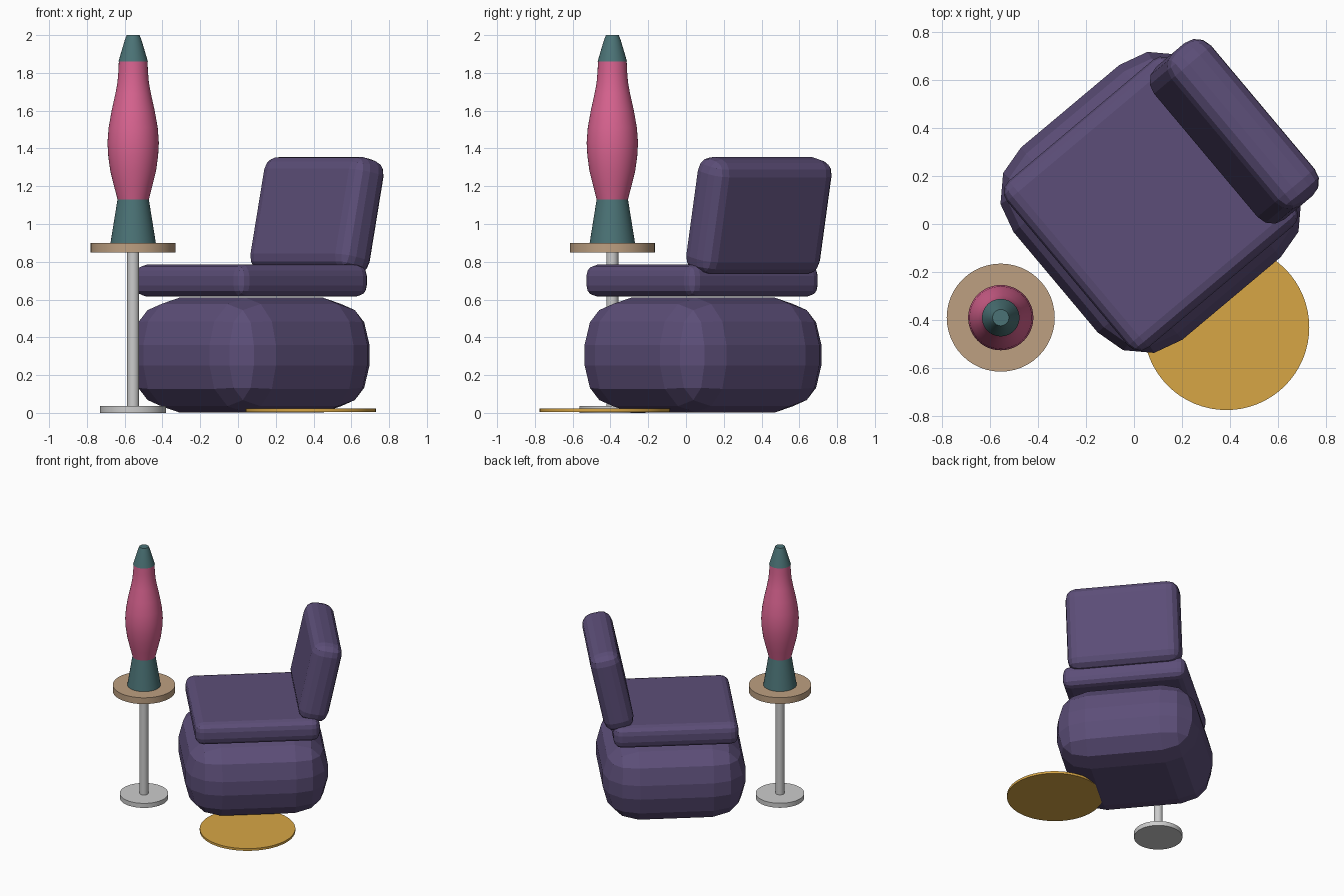
import bpy, bmesh, math
from math import cos, sin, pi, radians

if "Cube" in bpy.data.objects:
    bpy.data.objects.remove(bpy.data.objects["Cube"])


def material(name, rgb):
    m = bpy.data.materials.new(name)
    m.diffuse_color = (*rgb, 1)
    m.use_nodes = True
    m.node_tree.nodes["Principled BSDF"].inputs["Base Color"].default_value = m.diffuse_color
    return m


PURPLE = material("purple_fabric", (0.107, 0.076, 0.188))
PINK = material("pink_glass", (0.70, 0.127, 0.283))
TEAL = material("teal_metal", (0.07, 0.17, 0.18))
TAN = material("tan_wood", (0.51, 0.35, 0.22))
GOLD = material("gold_rug", (0.68, 0.38, 0.06))


def finish(name, bm, mat):
    bmesh.ops.recalc_face_normals(bm, faces=bm.faces)
    me = bpy.data.meshes.new(name)
    bm.to_mesh(me)
    bm.free()
    ob = bpy.data.objects.new(name, me)
    bpy.context.collection.objects.link(ob)
    if mat:
        me.materials.append(mat)
    return ob


def cushion(name, size, loc, radius, tilt=0):
    """Flat-shaded box with rounded edges, turned with the chair."""
    bm = bmesh.new()
    bmesh.ops.create_cube(bm, size=1)
    bmesh.ops.scale(bm, vec=size, verts=bm.verts)
    bmesh.ops.bevel(bm, geom=bm.edges[:], offset=radius, segments=3,
                    profile=0.5, affect='EDGES')
    ob = finish(name, bm, PURPLE)
    ob.location = loc
    ob.rotation_euler = (0, radians(tilt), radians(40))


def lathe(name, profile, loc, mat=None, sides=48):
    """Closed solid turned from (radius, height) points."""
    bm = bmesh.new()
    rings = [[bm.verts.new((r * cos(2 * pi * i / sides), r * sin(2 * pi * i / sides), z))
              for i in range(sides)] for r, z in profile]
    for a, b in zip(rings, rings[1:]):
        for i in range(sides):
            j = (i + 1) % sides
            bm.faces.new((a[i], a[j], b[j], b[i]))
    bm.faces.new(rings[0])
    bm.faces.new(rings[-1])
    ob = finish(name, bm, mat)
    ob.location = (*loc, 0)
    bpy.ops.object.select_all(action='DESELECT')
    ob.select_set(True)
    bpy.context.view_layer.objects.active = ob
    bpy.ops.object.shade_smooth_by_angle(angle=radians(30))


# Chair
cushion("chair_base", (1.035, 1.045, 0.608), (0.07, 0.09, 0.306), 0.25)
cushion("seat", (0.905, 0.905, 0.17), (0.07, 0.085, 0.70), 0.06)
cushion("backrest", (0.22, 0.83, 0.62), (0.418, 0.386, 1.045), 0.08, tilt=12)

# Rug
lathe("rug", [(0.345, 0.004), (0.345, 0.022)], (0.385, -0.43), GOLD, 64)

# Side table
SPOT = (-0.555, -0.39)
lathe("table_foot", [(0.175, 0), (0.175, 0.036)], SPOT)
lathe("table_pole", [(0.032, 0.03), (0.032, 0.86)], SPOT, sides=32)
lathe("table_top", [(0.225, 0.85), (0.225, 0.90)], SPOT, TAN)

# Lava lamp
lathe("lamp_base", [(0.12, 0.90), (0.083, 1.13)], SPOT, TEAL)
lathe("lamp_glass", [(0.083, 1.13), (0.101, 1.20), (0.121, 1.28), (0.132, 1.36),
                     (0.136, 1.43), (0.130, 1.51), (0.114, 1.60), (0.094, 1.69),
                     (0.083, 1.75), (0.078, 1.81), (0.076, 1.86)], SPOT, PINK)
lathe("lamp_cap", [(0.078, 1.86), (0.044, 1.975), (0.034, 2.0)], SPOT, TEAL)
